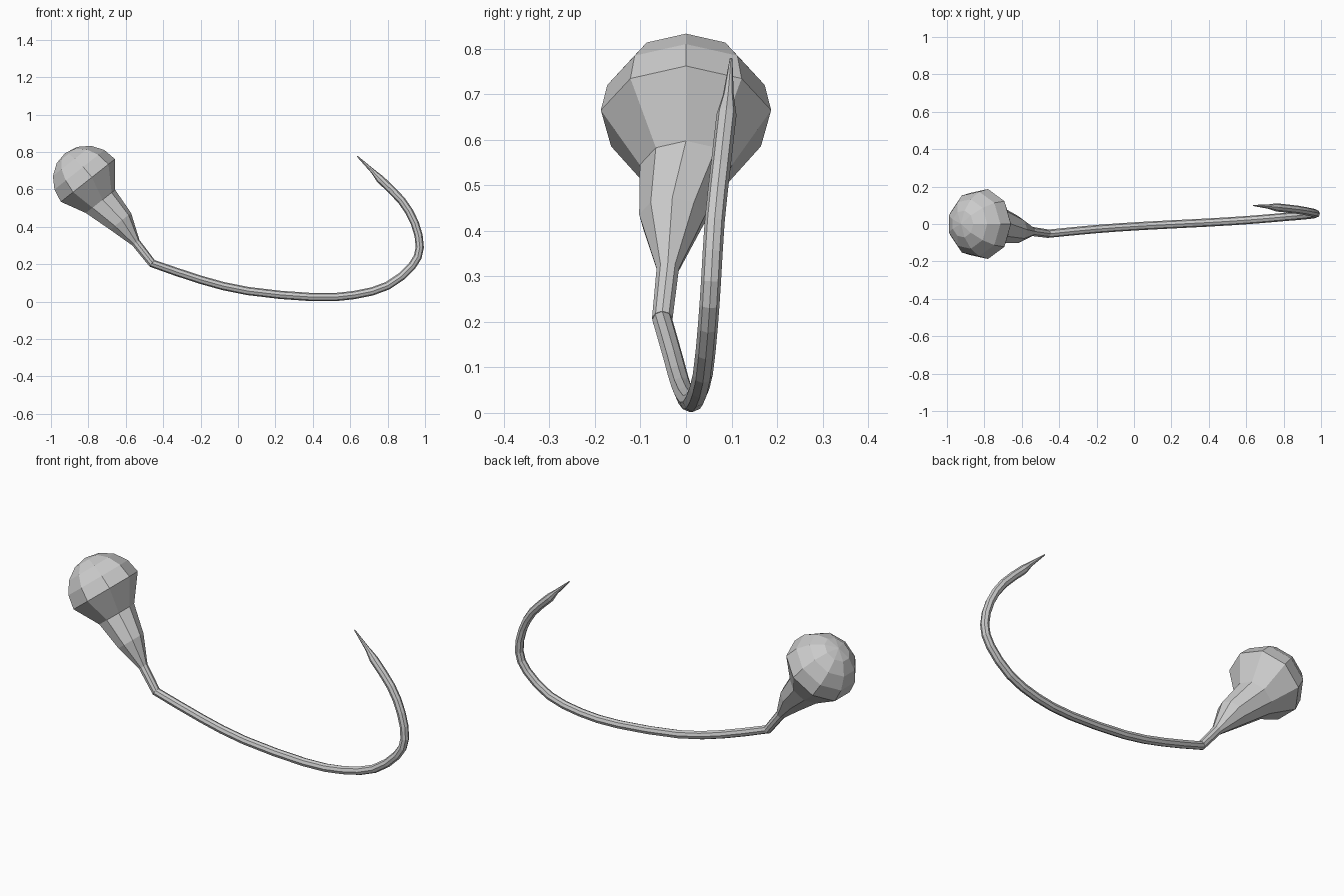
import bpy, bmesh
from math import sin, cos, pi, radians
from mathutils import Vector

if "Cube" in bpy.data.objects:
    bpy.data.objects.remove(bpy.data.objects["Cube"])

Y = Vector((0, 1, 0))


def loft(name, centres, radii, tangents, sides):
    """Skin flat-faced rings along a list of centres."""
    bm = bmesh.new()
    rings = []
    for c, r, t in zip(centres, radii, tangents):
        t = t.normalized()
        side = (Y - t * Y.dot(t)).normalized()
        up = side.cross(t)
        rings.append([bm.verts.new(c + r * (up * cos(2 * pi * i / sides)
                                            + side * sin(2 * pi * i / sides)))
                      for i in range(sides)])
    for a, b in zip(rings, rings[1:]):
        for i in range(sides):
            j = (i + 1) % sides
            bm.faces.new((a[i], a[j], b[j], b[i]))
    bm.faces.new(rings[0][::-1])
    bm.faces.new(rings[-1])
    bmesh.ops.recalc_face_normals(bm, faces=bm.faces)
    mesh = bpy.data.meshes.new(name)
    bm.to_mesh(mesh)
    bm.free()
    obj = bpy.data.objects.new(name, mesh)
    bpy.context.collection.objects.link(obj)
    return obj


def smooth_path(pts, steps):
    """Catmull-Rom interpolation through the points."""
    p = [2 * pts[0] - pts[1]] + pts + [2 * pts[-1] - pts[-2]]
    out = []
    for k in range(1, len(p) - 2):
        a, b, c, d = p[k - 1:k + 3]
        for s in range(steps):
            t = s / steps
            out.append(0.5 * (2 * b + (c - a) * t + (2 * a - 5 * b + 4 * c - d) * t * t
                              + (3 * b - a - 3 * c + d) * t ** 3))
    return out + [pts[-1]]


# Weighted head: round dome tapering through a collar to the wire
axis = Vector((-0.62, 0, 0.785)).normalized()
perp = Vector((0.785, 0, 0.62)).normalized()
joint = Vector((-0.46, 0, 0.205))
# distance along axis, offset across it, y, radius
profile = [(0.0, 0, -0.052, 0.023), (0.14, 0, -0.04, 0.025),
           (0.28, 0.005, -0.03, 0.074), (0.43, -0.014, 0, 0.103)]
profile += [(0.56 + 0.19 * sin(radians(a)), 0, 0, max(0.19 * cos(radians(a)), 0.001))
            for a in (0, 22.5, 45, 67.5, 90)]
centres = [joint + axis * t + perp * o + Y * y for t, o, y, r in profile]
tangents = [axis] * len(profile)
tangents[0] = axis + Vector((-0.93, 0, 0.35))  # mitre against the wire
loft("hook_head", centres, [p[3] for p in profile], tangents, 9)

# Bent wire: shank, bend and sharp point
wire = [(-0.46, -0.052, 0.205), (-0.2, -0.027, 0.117), (0.05, -0.01, 0.057),
        (0.4, 0.008, 0.024), (0.62, 0.022, 0.035), (0.8, 0.037, 0.085),
        (0.93, 0.048, 0.19), (0.972, 0.055, 0.29), (0.945, 0.063, 0.42),
        (0.875, 0.076, 0.54), (0.76, 0.089, 0.655)]
path = smooth_path([Vector(p) for p in wire], 2)
radii = [0.022] * len(path)
path += [Vector((0.72, 0.093, 0.698)), Vector((0.637, 0.099, 0.778))]
radii += [0.012, 0.003]
last = len(path) - 1
tangents = [path[min(i + 1, last)] - path[max(i - 1, 0)] for i in range(last + 1)]
tangents[0] = tangents[0].normalized() - axis
loft("hook_wire", path, radii, tangents, 8)
